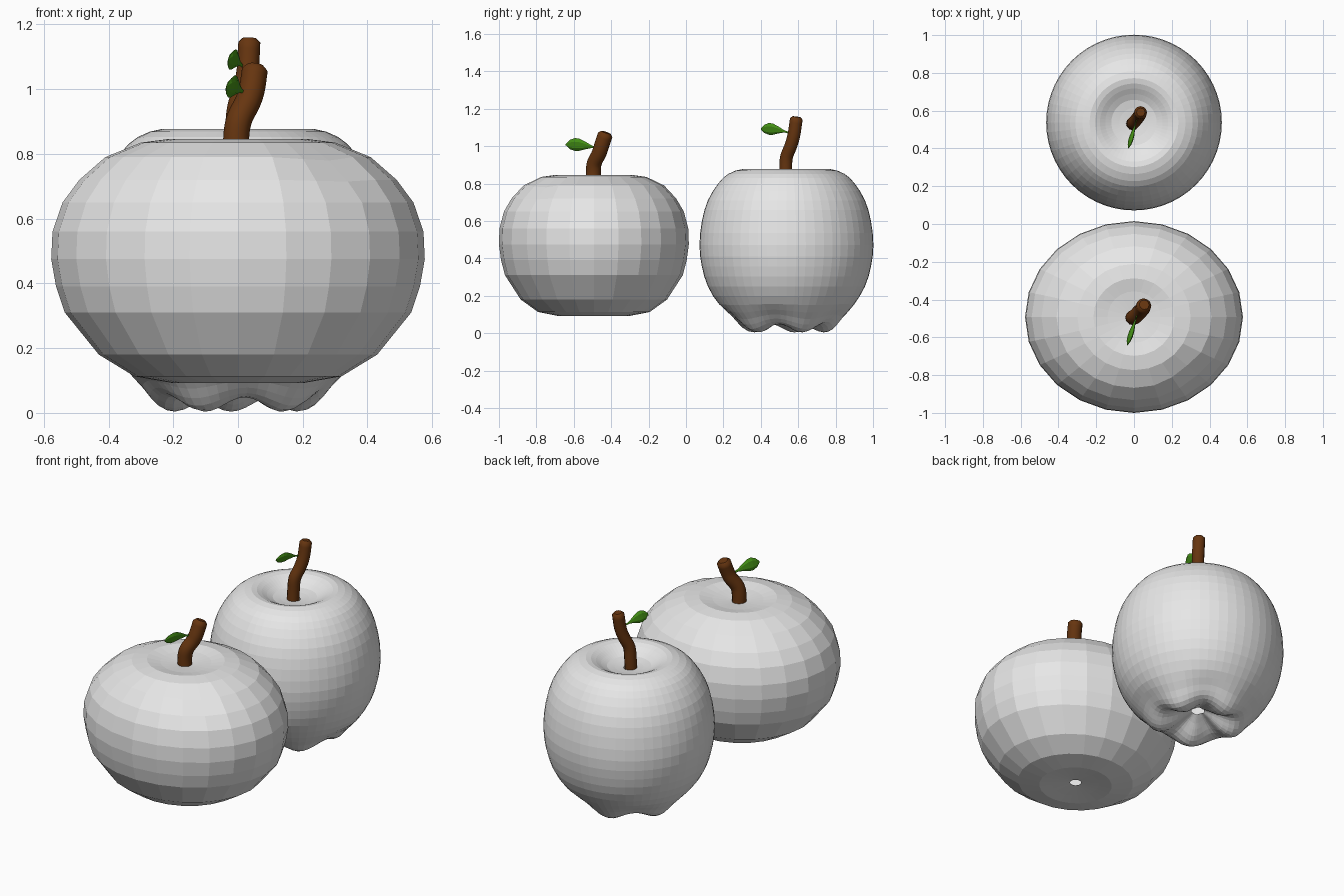
import bpy, bmesh, math
from mathutils import Vector

if "Cube" in bpy.data.objects:
    bpy.data.objects.remove(bpy.data.objects["Cube"])


def material(name, rgb):
    m = bpy.data.materials.new(name)
    m.diffuse_color = (*rgb, 1)
    m.use_nodes = True
    m.node_tree.nodes["Principled BSDF"].inputs["Base Color"].default_value = m.diffuse_color
    return m


GREY = material("pale grey skin", (0.8, 0.8, 0.8))
BROWN = material("bark brown", (0.135, 0.036, 0.005))
GREEN = material("leaf green", (0.06, 0.29, 0.008))


def loft(name, rings, mat, caps=False, smooth=False):
    """Join closed rings of points with quads."""
    bm = bmesh.new()
    rows = [[bm.verts.new(p) for p in ring] for ring in rings]
    n = len(rows[0])
    for a, b in zip(rows, rows[1:]):
        for i in range(n):
            j = (i + 1) % n
            bm.faces.new((a[i], a[j], b[j], b[i]))
    if caps:
        bm.faces.new(rows[0][::-1])
        bm.faces.new(rows[-1])
    if caps:
        bmesh.ops.recalc_face_normals(bm, faces=bm.faces)
    me = bpy.data.meshes.new(name)
    bm.to_mesh(me)
    bm.free()
    me.materials.append(mat)
    for p in me.polygons:
        p.use_smooth = smooth
    ob = bpy.data.objects.new(name, me)
    bpy.context.collection.objects.link(ob)
    return ob


def spline(pts, steps):
    """Catmull-Rom curve through the points."""
    pts = [Vector(p) for p in pts]
    ext = [2 * pts[0] - pts[1]] + pts + [2 * pts[-1] - pts[-2]]
    out = []
    for a, b, c, d in zip(ext, ext[1:], ext[2:], ext[3:]):
        for s in range(steps):
            t = s / steps
            out.append(0.5 * (2 * b + (c - a) * t + (2 * a - 5 * b + 4 * c - d) * t * t
                              + (3 * b - a - 3 * c + d) * t ** 3))
    return out + [pts[-1]]


def fruit(name, cy, profile, segs, squash=1.0, lobes=0.0, dents=()):
    """Lathe a (radius, z) profile listed from the bottom up."""
    rmax = max(p[0] for p in profile)
    rings = []
    for r, z in profile:
        ring = []
        for i in range(segs):
            a = 2 * math.pi * i / segs
            k = 1 + (squash - 1) * r / rmax
            w = max(0.0, 1 - z / 0.17) * min(1.0, r / 0.12)
            lift = lobes * w * (1 - math.cos(5 * (a - math.radians(240)))) / 2
            p = Vector((r * math.cos(a), cy + r * k * math.sin(a), z + lift))
            for centre, size, depth in dents:
                f = max(0.0, 1 - (p - Vector(centre)).length / size)
                p += (Vector((0, cy, 0.47)) - p).normalized() * depth * f
            ring.append(p)
        rings.append(ring)
    return loft(name, rings, GREY)


def stem(name, path, radius):
    pts = spline(path, 4)
    rings = []
    n = len(pts)
    for i, p in enumerate(pts):
        t = (pts[min(i + 1, n - 1)] - pts[max(i - 1, 0)]).normalized()
        u = t.cross(Vector((0, 1, 0))).normalized()
        v = t.cross(u)
        rings.append([p + radius * (u * math.cos(a) + v * math.sin(a))
                      for a in (2 * math.pi * k / 12 for k in range(12))])
    # rounded tip
    last, tip = rings[-1], pts[-1]
    rings.append([tip + (q - tip) * 0.65 + t * radius * 0.35 for q in last])
    ob = loft(name, rings, BROWN, caps=True, smooth=True)
    bpy.context.view_layer.objects.active = ob
    ob.select_set(True)
    bpy.ops.object.shade_smooth_by_angle(angle=math.radians(45))
    ob.select_set(False)


def leaf(name, root, tip, width):
    """Thin lens-shaped blade, standing nearly on edge."""
    root, tip = Vector(root), Vector(tip)
    side = Vector((0.3, 0, 1)).normalized()
    thick = (tip - root).cross(side).normalized()
    rings = []
    for t, w in ((0, .12), (.2, .2), (.4, .6), (.58, .95), (.72, 1), (.87, .72), (1, .1)):
        c = root.lerp(tip, t) + Vector((0, 0, 0.008 * math.sin(math.pi * t)))
        rings.append([c + side * width * w * math.cos(a) + thick * 0.3 * width * w * math.sin(a)
                      for a in (math.pi * k / 3 for k in range(6))])
    loft(name, rings, GREEN, caps=True)


# Front fruit: wide, coarse facets, small dent near the front right shoulder
front_profile = [(.03, .11), (.13, .10), (.20, .092), (.32, .113), (.43, .18), (.535, .31),
                 (.562, .39), (.577, .475), (.573, .56), (.542, .65), (.49, .72),
                 (.41, .79), (.30, .835), (.215, .846), (.14, .832), (.03, .82)]
fruit("front_fruit", -0.4925, front_profile, 24, squash=0.88,
      dents=[((.27, -.78, .74), .13, .03)])
stem("front_stem", [(-.005, -.495, .80), (-.005, -.495, .86), (.005, -.49, .91),
                    (.03, -.465, .96), (.043, -.452, 1.0), (.052, -.432, 1.06)], 0.04)
leaf("front_leaf", (.02, -.47, .988), (-.036, -.643, 1.008), 0.036)

# Back fruit: taller, fine facets, five lobes underneath
back_profile = [(.035, .10), (.08, .07), (.14, .025), (.20, .004), (.25, .022), (.295, .075),
                (.36, .15), (.42, .25), (.452, .355), (.465, .47), (.452, .6), (.42, .71),
                (.365, .80), (.31, .852), (.235, .877), (.18, .86), (.12, .828), (.03, .815)]
fruit("back_fruit", 0.537, spline([(*p, 0) for p in back_profile], 2) and
      [(p.x, p.y) for p in spline([(*p, 0) for p in back_profile], 2)], 56, lobes=0.045)
stem("back_stem", [(-.008, .53, .79), (-.006, .533, .87), (0, .537, .94),
                   (.018, .56, 1.0), (.03, .577, 1.06), (.035, .59, 1.145)], 0.034)
leaf("back_leaf", (.015, .555, 1.07), (-.03, .4, 1.092), 0.033)
